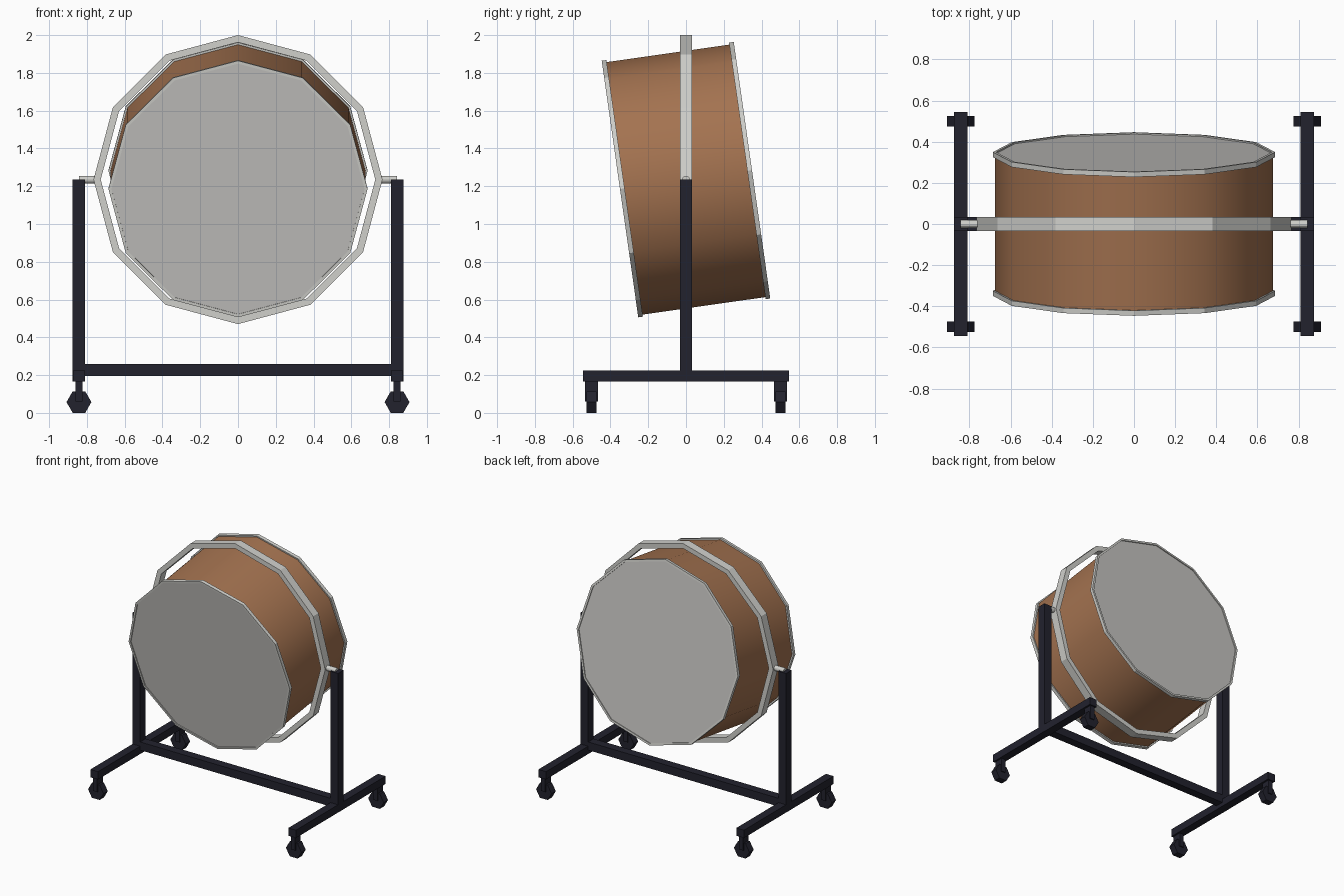
import bpy, bmesh, math
from mathutils import Matrix

if "Cube" in bpy.data.objects:
    bpy.data.objects.remove(bpy.data.objects["Cube"])

SIDES = 12
AXLE_Z = 1.235
TILT = Matrix.Translation((0, 0, AXLE_Z)) @ Matrix.Rotation(math.radians(8.1), 4, 'X')
UPRIGHT = Matrix.Translation((0, 0, AXLE_Z))


def material(name, rgb):
    m = bpy.data.materials.new(name)
    m.diffuse_color = (*rgb, 1)
    m.use_nodes = True
    m.node_tree.nodes["Principled BSDF"].inputs["Base Color"].default_value = m.diffuse_color
    return m


WOOD = material("brown wood", (0.37, 0.17, 0.08))
SKIN = material("drum skin grey", (0.56, 0.55, 0.53))
METAL = material("pale metal", (0.63, 0.63, 0.60))
FRAME = material("dark frame", (0.016, 0.016, 0.027))


def finish(name, bm, mat, matrix=Matrix()):
    bmesh.ops.recalc_face_normals(bm, faces=bm.faces)
    bm.transform(matrix)
    me = bpy.data.meshes.new(name)
    bm.to_mesh(me)
    bm.free()
    me.materials.append(mat)
    ob = bpy.data.objects.new(name, me)
    bpy.context.collection.objects.link(ob)
    return ob


def box(name, lo, hi, mat):
    bm = bmesh.new()
    bmesh.ops.create_cube(bm, size=1)
    for v in bm.verts:
        v.co = [(a + b) / 2 + c * (b - a) for a, b, c in zip(lo, hi, v.co)]
    return finish(name, bm, mat)


def lathe(name, profile, mat, matrix, sides=SIDES, closed=True, phase=0.0):
    """Revolve (radius, y) points about the y axis; phase 0 puts a corner on top."""
    bm = bmesh.new()
    rings = []
    for r, y in profile:
        rings.append([bm.verts.new((r * math.sin(a), y, r * math.cos(a)))
                      for a in (phase + 2 * math.pi * i / sides for i in range(sides))])
    pairs = list(zip(rings, rings[1:]))
    if closed:
        pairs.append((rings[-1], rings[0]))
    else:
        bm.faces.new(rings[0])
        bm.faces.new(rings[-1])
    for a, b in pairs:
        for i in range(sides):
            j = (i + 1) % sides
            bm.faces.new((a[i], a[j], b[j], b[i]))
    return finish(name, bm, mat, matrix)


# Tilted drum: smooth wooden shell, hoops and skins
shell = lathe("drum_shell", [(0.675, -0.335), (0.675, 0.335)], WOOD, TILT, closed=False)
bpy.context.view_layer.objects.active = shell
shell.select_set(True)
bpy.ops.object.shade_smooth_by_angle(angle=math.radians(40))
shell.select_set(False)
for end, s in (("front", -1), ("back", 1)):
    lathe(end + "_hoop", [(0.686, s * 0.328), (0.686, s * 0.353),
                          (0.670, s * 0.353), (0.670, s * 0.328)], METAL, TILT)
    lathe(end + "_skin", [(0.672, s * 0.334), (0.672, s * 0.346)], SKIN, TILT, closed=False)

# Upright support ring around the drum
lathe("support_ring", [(0.765, -0.033), (0.765, 0.033), (0.727, 0.033), (0.727, -0.033)],
      METAL, UPRIGHT)

# Stand: crossbar, then posts, feet, pivots and casters on both sides
box("crossbar", (-0.81, -0.033, 0.195), (0.81, 0.033, 0.258), FRAME)
for side, s in (("left", -1), ("right", 1)):
    x = s * 0.842
    box(side + "_post", (x - 0.033, -0.033, 0.165), (x + 0.033, 0.033, AXLE_Z), FRAME)
    box(side + "_foot", (x - 0.032, -0.545, 0.165), (x + 0.032, 0.545, 0.225), FRAME)
    pin = Matrix.Translation((s * 0.79, 0, AXLE_Z)) @ Matrix.Rotation(math.pi / 2, 4, 'Z')
    lathe(side + "_pivot", [(0.02, -0.052), (0.02, 0.052)], METAL, pin, closed=False)
    for end, t in (("front", -1), ("back", 1)):
        y = t * 0.5
        box(f"{side}_{end}_caster_stem", (x - 0.018, y - 0.034, 0.06),
            (x + 0.018, y + 0.034, 0.17), FRAME)
        lathe(f"{side}_{end}_wheel", [(0.066, -0.026), (0.066, 0.026)], FRAME,
              Matrix.Translation((x, y, 0.0572)), sides=6, closed=False, phase=math.pi / 6)
